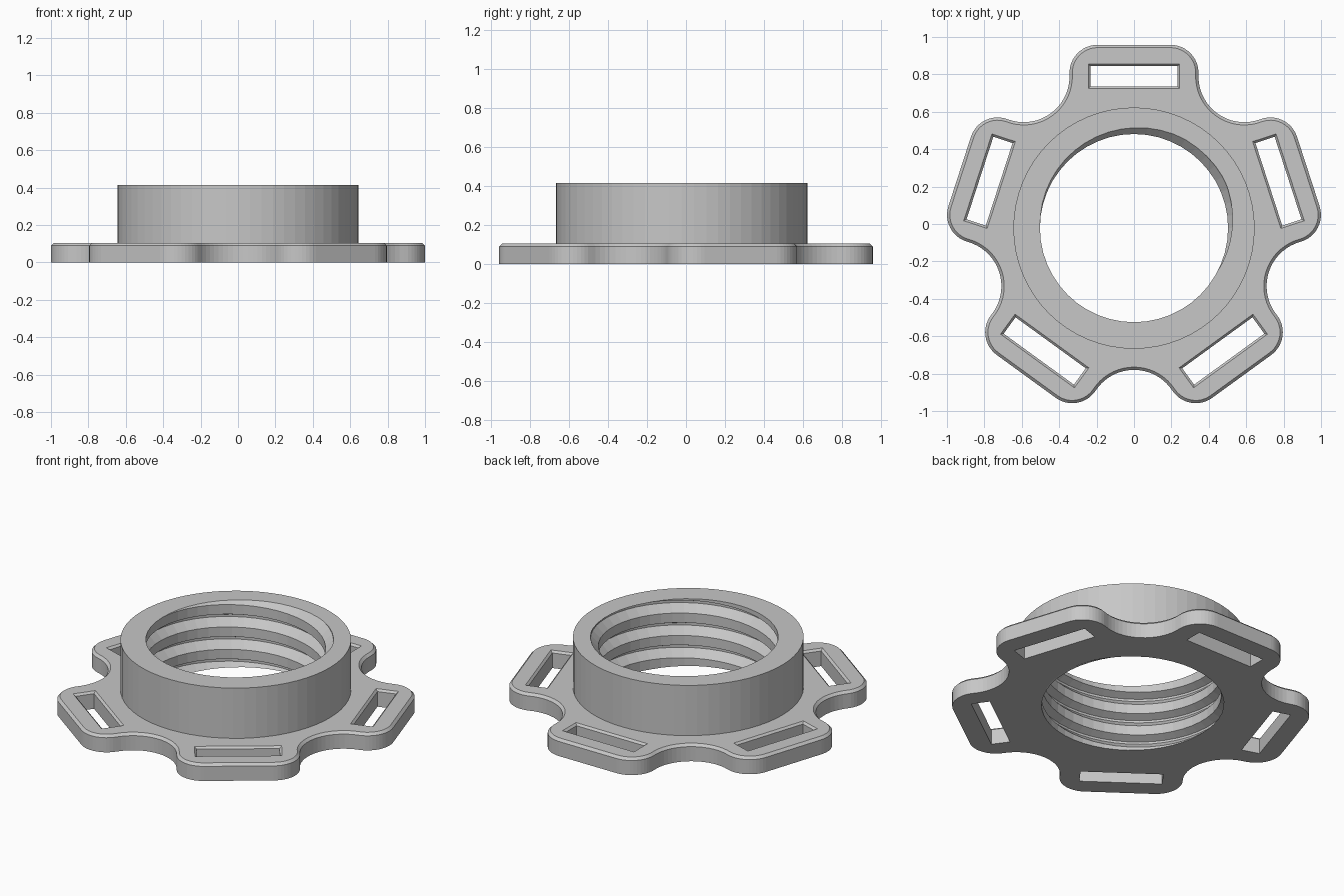
import bpy, bmesh
from math import cos, sin, tau, radians, atan2, hypot, pi
from mathutils import Vector

cube = bpy.data.objects.get("Cube")
if cube:
    bpy.data.objects.remove(cube)

ARMS = 5
CENTRE_Y = -0.022
PLATE_Z, TOP_Z = 0.105, 0.415
CHAMFER = 0.015
COLLAR_R, COLLAR_SIDES = 0.645, 64
CREST_R, ROOT_R, PITCH, THREAD_SIDES = 0.503, 0.547, 0.138, 48

bm = bmesh.new()


def arc(cx, cy, r, a0, a1, steps):
    return [(cx + r * cos(a0 + (a1 - a0) * i / steps),
             cy + r * sin(a0 + (a1 - a0) * i / steps)) for i in range(steps + 1)]


def turned(points, a):
    return [(x * cos(a) - y * sin(a), x * sin(a) + y * cos(a)) for x, y in points]


def walls(*levels):
    """Join closed loops, given as (points, z), with bands of quads."""
    rings = [[bm.verts.new((x, y, z)) for x, y in pts] for pts, z in levels]
    for low, high in zip(rings, rings[1:]):
        n = len(low)
        for i in range(n):
            j = (i + 1) % n
            bm.faces.new((low[i], low[j], high[j], high[i]))


def outline(inset):
    """Lobed rim made of tangent convex and concave arcs."""
    kx, ky, kr = 0.83, 0.195, 0.15
    half = pi / ARMS
    nx, ny = 1.003 * cos(half), 1.003 * sin(half)
    phi = atan2(ny - ky, nx - kx)
    nr = hypot(nx - kx, ny - ky) - kr
    lobe = arc(kx, -ky, kr - inset, -phi, 0, 12)
    lobe += arc(kx, ky, kr - inset, 0, phi, 12)
    lobe += arc(nx, ny, nr + inset, phi + pi, 2 * half - phi + pi, 18)[1:-1]
    return [p for k in range(ARMS) for p in turned(lobe, pi / 2 + k * tau / ARMS)]


def slot(grow):
    x0, x1, y = 0.758 - grow, 0.866 + grow, 0.232 + grow
    return [(x0, -y), (x1, -y), (x1, y), (x0, y)]


# Threaded bore: helical strips, trimmed flat at both ends
profile = [(0, CREST_R), (0.32, ROOT_R), (0.42, ROOT_R), (0.57, CREST_R)]
helix = [(k + q, r) for k in range(-4, 3) for q, r in profile]
columns = []
for i in range(THREAD_SIDES + 1):
    a = tau * i / THREAD_SIDES
    rise = (a - radians(178)) / tau
    columns.append([bm.verts.new((r * cos(a), r * sin(a), TOP_Z + PITCH * (q + rise)))
                    for q, r in helix])
for c, d in zip(columns, columns[1:]):
    for j in range(len(helix) - 1):
        bm.faces.new((c[j], c[j + 1], d[j + 1], d[j]))
bmesh.ops.remove_doubles(bm, verts=bm.verts[:], dist=1e-5)
for z, up in ((0, -1), (TOP_Z, 1)):
    bmesh.ops.bisect_plane(bm, geom=bm.verts[:] + bm.edges[:] + bm.faces[:], dist=1e-6,
                           plane_co=(0, 0, z), plane_no=(0, 0, up), clear_outer=True)

# Flange rim, strap slots and collar wall
walls((outline(0), 0), (outline(0), PLATE_Z - CHAMFER), (outline(CHAMFER), PLATE_Z))
for k in range(ARMS):
    a = pi / 2 + k * tau / ARMS
    plain, wide = turned(slot(0), a), turned(slot(0.012), a)
    walls((plain, 0), (plain, PLATE_Z - 0.012), (wide, PLATE_Z))
circle = arc(0, 0, COLLAR_R, 0, tau, COLLAR_SIDES)[:-1]
walls((circle, PLATE_Z), (circle, TOP_Z))

# Flat faces: underside, flange top, collar top
bmesh.ops.remove_doubles(bm, verts=bm.verts[:], dist=1e-5)
for z in (0, PLATE_Z, TOP_Z):
    open_edges = [e for e in bm.edges if len(e.link_faces) == 1
                  and all(abs(v.co.z - z) < 1e-4 for v in e.verts)]
    bmesh.ops.triangle_fill(bm, edges=open_edges, use_beauty=True, normal=Vector((0, 0, 1)))

# Flange and collar form one closed solid
bmesh.ops.recalc_face_normals(bm, faces=bm.faces[:])
bmesh.ops.translate(bm, verts=bm.verts[:], vec=(0, CENTRE_Y, 0))

mesh = bpy.data.meshes.new("threaded_collar_with_strap_flange")
bm.to_mesh(mesh)
bm.free()
body = bpy.data.objects.new("threaded_collar_with_strap_flange", mesh)
bpy.context.collection.objects.link(body)

# Plain grey plastic
grey = bpy.data.materials.new("plain_grey")
grey.use_nodes = True
colour = (0.57, 0.57, 0.57, 1)
grey.diffuse_color = colour
grey.node_tree.nodes["Principled BSDF"].inputs["Base Color"].default_value = colour
mesh.materials.append(grey)
